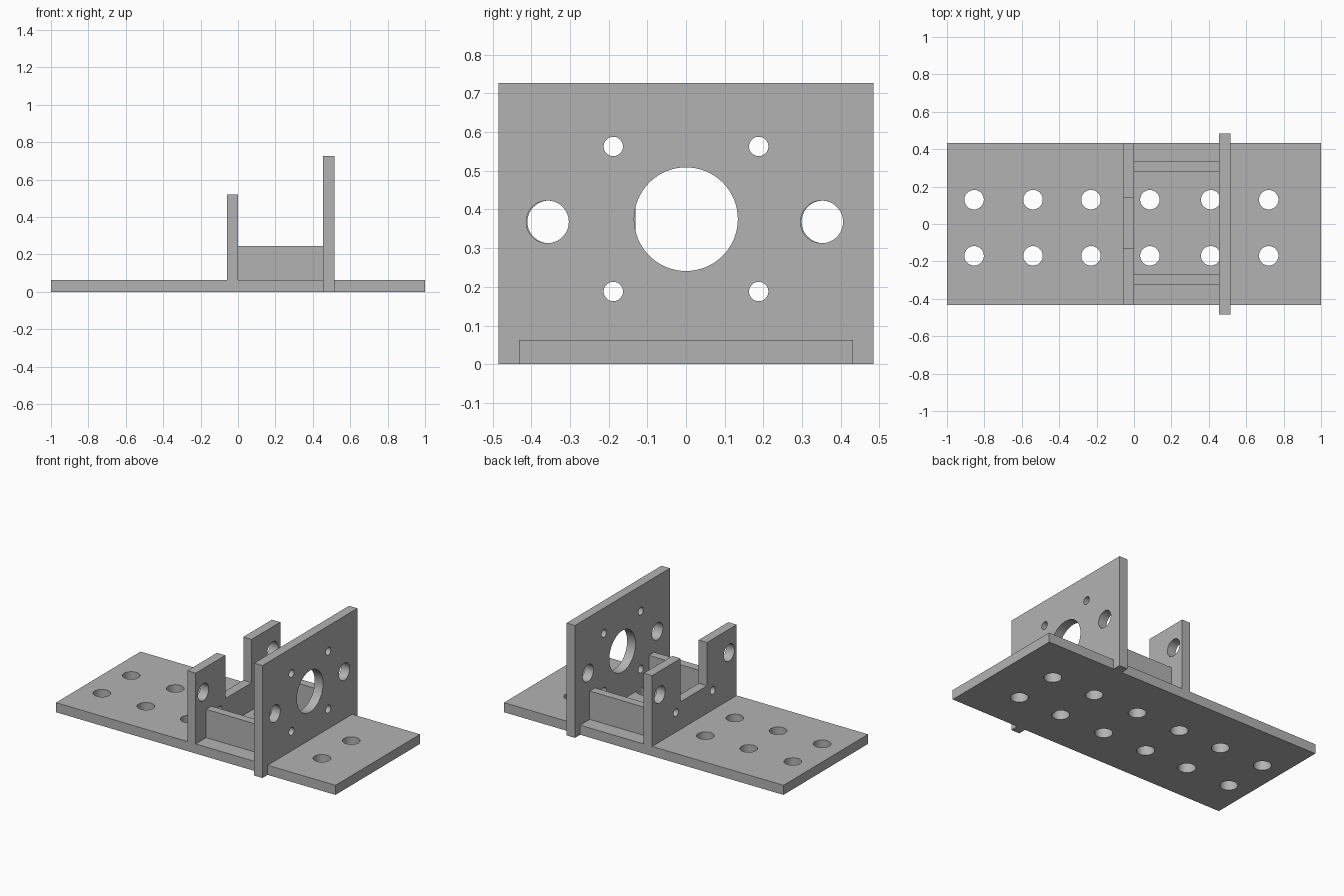
import bpy, bmesh
from mathutils import Matrix, Vector

cube = bpy.data.objects.get("Cube")
if cube:
    bpy.data.objects.remove(cube, do_unlink=True)

grey = bpy.data.materials.new("plain grey")
grey.use_nodes = True
grey.diffuse_color = (0.45, 0.45, 0.45, 1)
grey.node_tree.nodes["Principled BSDF"].inputs["Base Color"].default_value = grey.diffuse_color


def add_object(name, bm):
    mesh = bpy.data.meshes.new(name)
    bm.to_mesh(mesh)
    bm.free()
    mesh.materials.append(grey)
    obj = bpy.data.objects.new(name, mesh)
    bpy.context.collection.objects.link(obj)
    return obj


def add_box(bm, low, high):
    low, high = Vector(low), Vector(high)
    matrix = Matrix.Translation((low + high) / 2) @ Matrix.Diagonal((*(high - low), 1))
    bmesh.ops.create_cube(bm, size=1, matrix=matrix)


def box(name, low, high):
    bm = bmesh.new()
    add_box(bm, low, high)
    return add_object(name, bm)


def cut(obj, axis, holes=(), slot=None):
    """Cut round holes (centre, radius) along an axis, and an optional box slot."""
    bm = bmesh.new()
    turn = Matrix.Rotation(1.5707963, 4, "Y") if axis == "X" else Matrix()
    for centre, radius in holes:
        bmesh.ops.create_cone(bm, cap_ends=True, segments=64, radius1=radius, radius2=radius,
                              depth=0.2, matrix=Matrix.Translation(centre) @ turn)
    if slot:
        add_box(bm, *slot)
    cutter = add_object("cutter", bm)
    cutter.hide_render = True
    mod = obj.modifiers.new("holes", "BOOLEAN")
    mod.operation, mod.solver, mod.object = "DIFFERENCE", "EXACT", cutter
    bpy.ops.object.select_all(action="DESELECT")
    obj.select_set(True)
    bpy.context.view_layer.objects.active = obj
    bpy.ops.object.modifier_apply(modifier=mod.name)
    bpy.data.objects.remove(cutter, do_unlink=True)
    bpy.ops.object.shade_smooth_by_angle()


thick = 0.062
edge = 0.432

# Base plate with two rows of mounting holes
base = box("base_plate", (-1, -edge, 0), (1, edge, thick))
columns = (-0.855, -0.54, -0.23, 0.085, 0.41, 0.72)
cut(base, "Z", [((x, y, 0.03), 0.052) for x in columns for y in (-0.17, 0.13)])

# Tall plate with a large bore, four screw holes and two rod holes
tall = box("tall_plate", (0.455, -0.485, 0), (0.515, 0.485, 0.727))
tall_x = 0.485
holes = [((tall_x, 0, 0.375), 0.134)]
holes += [((tall_x, y, z), 0.025) for y in (-0.188, 0.188) for z in (0.188, 0.563)]
holes += [((tall_x, y, 0.368), 0.055) for y in (-0.358, 0.351)]
cut(tall, "X", holes)

# Short plate with an open slot between two arms
short = box("short_plate", (-0.06, -edge, thick), (0, edge, 0.52))
short_x = -0.03
holes = [((short_x, y, 0.188), 0.025) for y in (-0.188, 0.188)]
holes += [((short_x, y, 0.368), 0.055) for y in (-0.355, 0.354)]
cut(short, "X", holes, slot=((-0.2, -0.13, 0.24), (0.2, 0.14, 0.8)))

# Ribs joining the two upright plates
for name, y in (("right_rib", -0.325), ("left_rib", 0.28)):
    box(name, (0, y, thick), (0.455, y + 0.054, 0.245))
